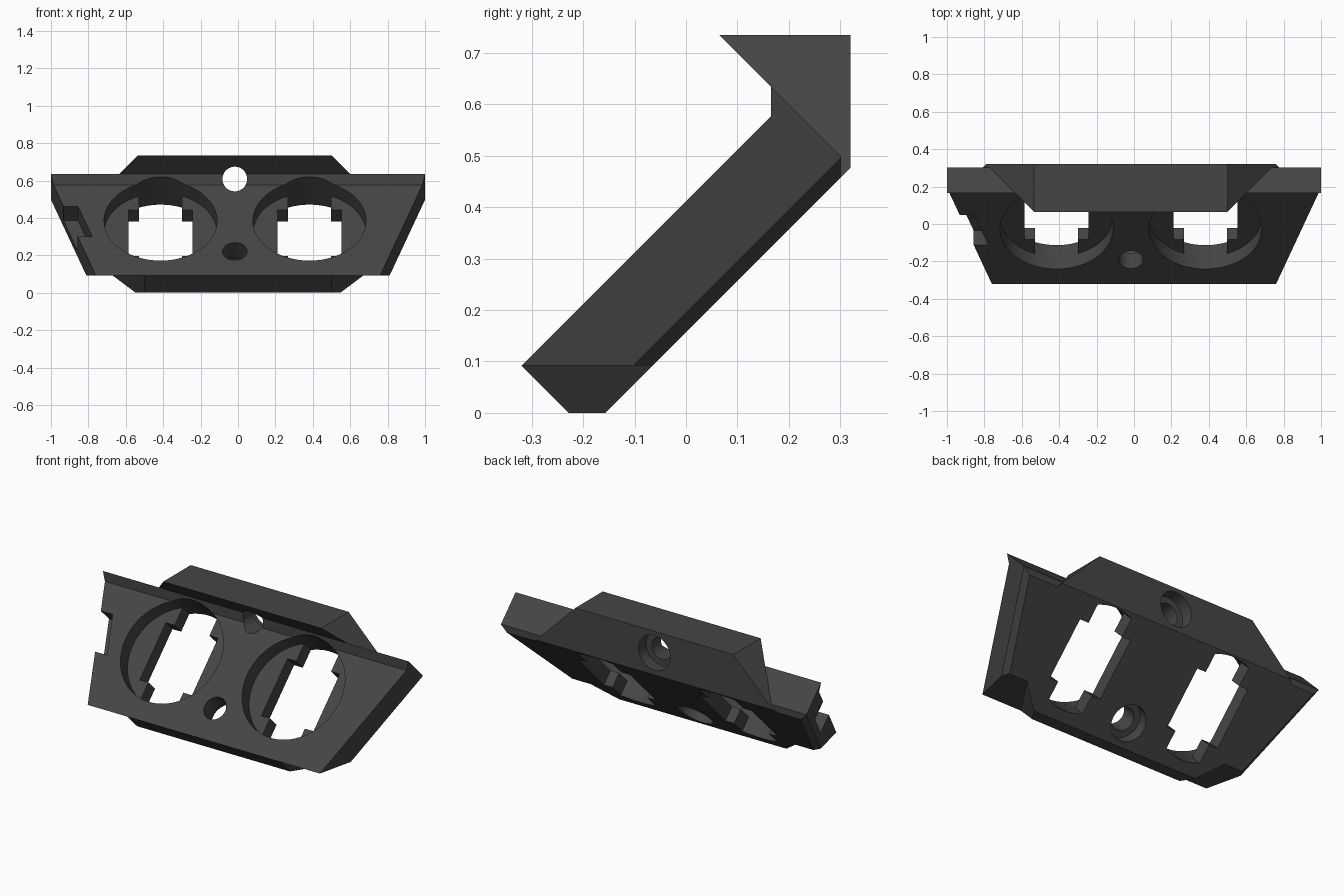
import bpy, bmesh, math
from mathutils import Vector, Matrix

if "Cube" in bpy.data.objects:
    bpy.data.objects.remove(bpy.data.objects["Cube"])

R2 = math.sqrt(2)
CX = -0.017                      # sideways offset of the drilled features
TILT = Matrix.Rotation(math.radians(45), 4, 'X')

grey = bpy.data.materials.new("dark grey plastic")
grey.diffuse_color = (0.06, 0.06, 0.06, 1)
grey.use_nodes = True
grey.node_tree.nodes["Principled BSDF"].inputs["Base Color"].default_value = grey.diffuse_color


def pt(x, s, n):
    """Point on the tilted plate: s = y+z runs up it, n = z-y through it."""
    return Vector((x, (s - n) / 2, (s + n) / 2))


def finish(bm, name):
    bmesh.ops.recalc_face_normals(bm, faces=bm.faces[:])
    me = bpy.data.meshes.new(name)
    bm.to_mesh(me)
    bm.free()
    me.materials.append(grey)
    ob = bpy.data.objects.new(name, me)
    bpy.context.collection.objects.link(ob)
    return ob


def extrude(points, vec):
    """Solid from a closed outline pushed along vec."""
    bm = bmesh.new()
    f = bm.faces.new([bm.verts.new(p) for p in points])
    r = bmesh.ops.extrude_face_region(bm, geom=[f])
    bmesh.ops.translate(bm, vec=vec, verts=[v for v in r['geom'] if isinstance(v, bmesh.types.BMVert)])
    bmesh.ops.recalc_face_normals(bm, faces=bm.faces[:])
    return bm


def prism(profile, planes, name):
    """Side profile (y, z) extruded across x, trimmed by planes (normal, x distance)."""
    bm = extrude([Vector((-1.3, y, z)) for y, z in profile], Vector((2.6, 0, 0)))
    for no, d in planes:
        no = Vector(no)
        r = bmesh.ops.bisect_plane(bm, geom=bm.verts[:] + bm.edges[:] + bm.faces[:],
                                   plane_co=no * (d / no.length_squared), plane_no=no, clear_outer=True)
        bmesh.ops.holes_fill(bm, edges=[e for e in r['geom_cut'] if isinstance(e, bmesh.types.BMEdge)])
    return finish(bm, name)


def both(no, d):
    return [(no, d), ((-no[0], no[1], no[2]), d)]


def rod(p, q, r, name):
    """Cylinder between two points."""
    d = q - p
    bm = bmesh.new()
    m = Matrix.Translation((p + q) / 2) @ d.to_track_quat('Z', 'Y').to_matrix().to_4x4()
    bmesh.ops.create_cone(bm, cap_ends=True, segments=64, radius1=r, radius2=r, depth=d.length, matrix=m)
    return finish(bm, name)


def boolean(target, tool, op):
    m = target.modifiers.new(op.lower(), 'BOOLEAN')
    m.operation, m.solver, m.object = op, 'EXACT', tool
    bpy.context.view_layer.objects.active = target
    bpy.ops.object.modifier_apply(modifier=m.name)
    bpy.data.objects.remove(tool)


# tilted plate with front lip, tapered sides and chamfered rear edges
k = 0.79
plate = prism([(-0.32, 0.092), (0.165, 0.577), (0.165, 0.635), (0.302, 0.498), (0.302, 0.459), (-0.065, 0.092)],
              both((1, -0.2335, -0.2335), 0.8132) + both((1, -0.2335 + k, -0.2335 - k), 0.8132 - k * 0.195),
              "mounting_plate")

# narrower foot below the plate
foot = prism([(-0.32, 0.092), (-0.228, 0), (-0.157, 0), (-0.03, 0.127), (-0.156, 0.256)],
             both((1, -0.667, -0.667), 0.652), "foot")
boolean(plate, foot, 'UNION')

# upright flange behind the top edge
flange = prism([(0.065, 0.735), (0.32, 0.735), (0.32, 0.477), (0.26, 0.417), (0.2, 0.6)],
               [((1, 0, 1), 1.252 + CX), ((-1, 0, 1), 1.252 - CX)], "flange")
boolean(plate, flange, 'UNION')

# round recesses with keyed through openings
SC, R, W, H, NECK = 0.358, 0.302, 0.171, 0.173, 0.114
a0 = math.acos(NECK / R)
arc = [(R * math.cos(a), R * math.sin(a)) for a in
       [a0 + (math.pi - 2 * a0) * i / 12 for i in range(13)]]
half = [(W, H), (NECK, H)] + arc + [(-NECK, H), (-W, H)]
outline = half + [(-x, -y) for x, y in half]
for cx in (CX - 0.397, CX + 0.399):
    boolean(plate, rod(pt(cx, SC, 0.28), pt(cx, SC, 0.65), R, "recess"), 'DIFFERENCE')
    slot = extrude([pt(cx + x, SC + y * R2, 0.10) for x, y in outline], pt(0, 0, 0.25))
    boolean(plate, finish(slot, "opening"), 'DIFFERENCE')

# screw holes with rear counterbores, one square to the plate and one level
boolean(plate, rod(pt(CX, 0.03, 0.0), pt(CX, 0.03, 0.6), 0.066, "lower_hole"), 'DIFFERENCE')
boolean(plate, rod(pt(CX, 0.03, 0.0), pt(CX, 0.03, 0.255), 0.103, "lower_counterbore"), 'DIFFERENCE')
boolean(plate, rod(Vector((CX, -0.1, 0.608)), Vector((CX, 0.5, 0.608)), 0.066, "upper_hole"), 'DIFFERENCE')
boolean(plate, rod(Vector((CX, 0.25, 0.608)), Vector((CX, 0.5, 0.608)), 0.103, "upper_counterbore"), 'DIFFERENCE')

# notch in the left edge, open to the front
corners = [(-0.855, 0.51), (-0.78, 0.19), (-1.1, 0.19), (-1.1, 0.51)]
notch = extrude([pt(x, s, 0.26) for x, s in corners], pt(0, 0, 0.3))
boolean(plate, finish(notch, "notch"), 'DIFFERENCE')

# smooth bores, crisp edges
bpy.ops.object.select_all(action='DESELECT')
plate.select_set(True)
bpy.context.view_layer.objects.active = plate
bpy.ops.object.shade_smooth_by_angle(angle=math.radians(30))
